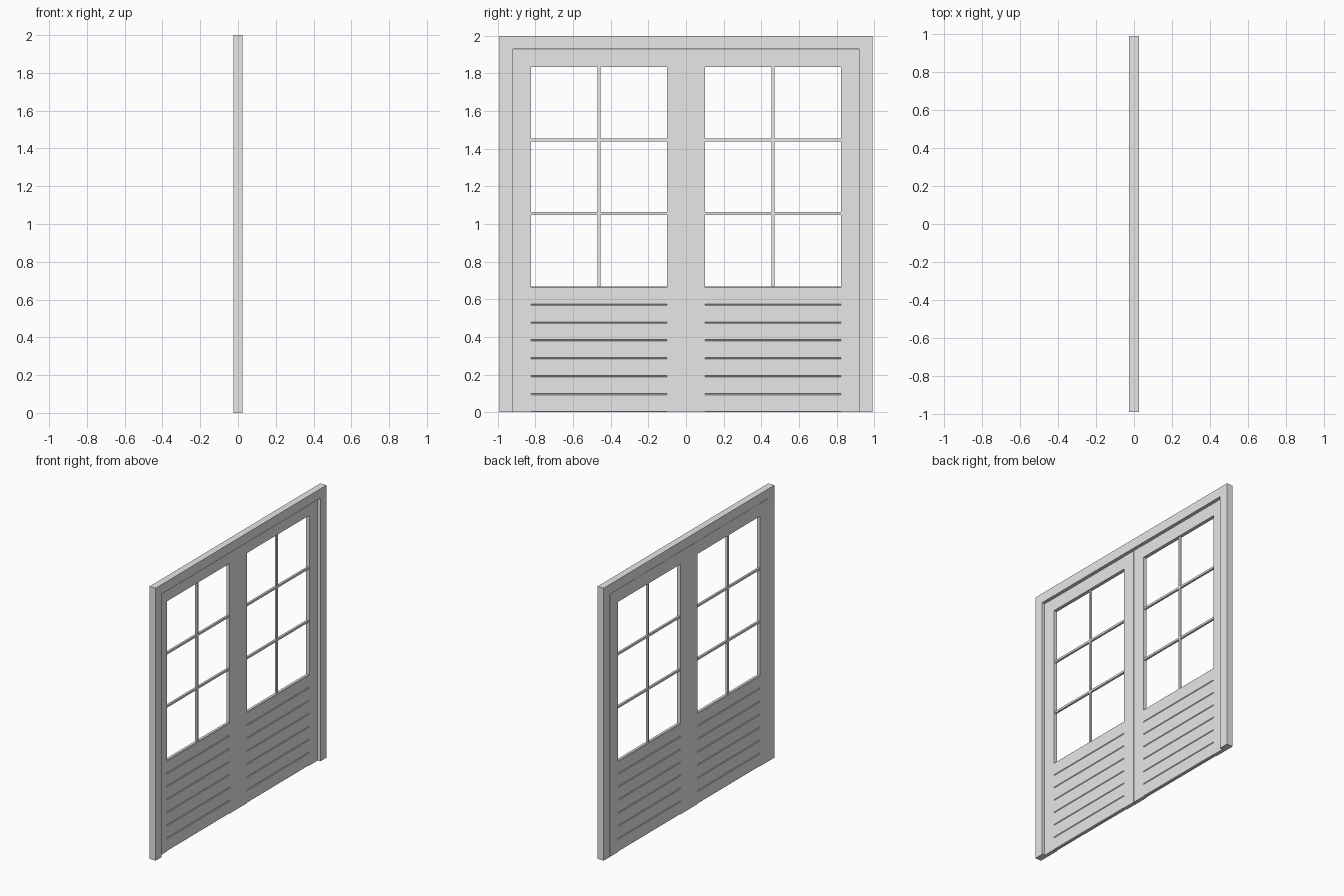
import bpy, bmesh
from mathutils import Vector

cube = bpy.data.objects.get("Cube")
if cube:
    bpy.data.objects.remove(cube, do_unlink=True)

grey = bpy.data.materials.new("plain grey")
grey.use_nodes = True
grey.diffuse_color = (0.8, 0.8, 0.8, 1)
grey.node_tree.nodes["Principled BSDF"].inputs["Base Color"].default_value = (0.8, 0.8, 0.8, 1)


def box(name, xs, ys, zs, bevel=0):
    """Box between the given limits on each axis."""
    mesh = bpy.data.meshes.new(name)
    bm = bmesh.new()
    bmesh.ops.create_cube(bm, size=1)
    lo, hi = (Vector(p) for p in zip(xs, sorted(ys), zs))
    for v in bm.verts:
        v.co = [a + (c + 0.5) * (b - a) for a, b, c in zip(lo, hi, v.co)]
    if bevel:
        # chamfer only the long edges, making V grooves between boards
        long_edges = [e for e in bm.edges
                      if abs(e.verts[0].co.y - e.verts[1].co.y) > 0.1]
        bmesh.ops.bevel(bm, geom=long_edges, offset=bevel, segments=1, affect='EDGES')
    bm.to_mesh(mesh)
    bm.free()
    mesh.materials.append(grey)
    obj = bpy.data.objects.new(name, mesh)
    bpy.context.collection.objects.link(obj)
    return obj


FRAME = (-0.025, 0.025)    # full frame depth
DOOR = (-0.025, 0.003)     # doors sit flush with the frame on one side
PANEL = (-0.024, 0.002)
BAR = (-0.019, -0.004)
HALF, JAMB, STILE, MID = 0.99, 0.92, 0.825, 0.1
HEAD, RAIL, SILL = 1.93, 1.835, 0.667

# Outer frame
box("header", FRAME, (-HALF, HALF), (HEAD, 2))

for side, s in (("left", 1), ("right", -1)):
    box(f"{side}_jamb", FRAME, (s * JAMB, s * HALF), (0, HEAD))

    # Door leaf uprights and top rail
    box(f"{side}_outer_stile", DOOR, (s * STILE, s * (JAMB - 0.001)), (0, HEAD - 0.002))
    box(f"{side}_inner_stile", DOOR, (s * 0.001, s * MID), (0, HEAD - 0.002))
    box(f"{side}_top_rail", PANEL, (s * MID, s * STILE), (RAIL, HEAD - 0.002))

    # Lower panel of horizontal boards
    boards = 7
    step = SILL / boards
    for i in range(boards):
        box(f"{side}_board_{i + 1}", PANEL, (s * MID, s * STILE),
            (i * step, (i + 1) * step), 0.004)

    # Glazing bars
    centre = (MID + STILE) / 2
    w = 0.0075
    box(f"{side}_vertical_bar", BAR, (s * (centre - w), s * (centre + w)), (SILL, RAIL))
    for i in (1, 2):
        z = SILL + (RAIL - SILL) * i / 3
        box(f"{side}_cross_bar_{i}", BAR, (s * MID, s * STILE), (z - w, z + w))
